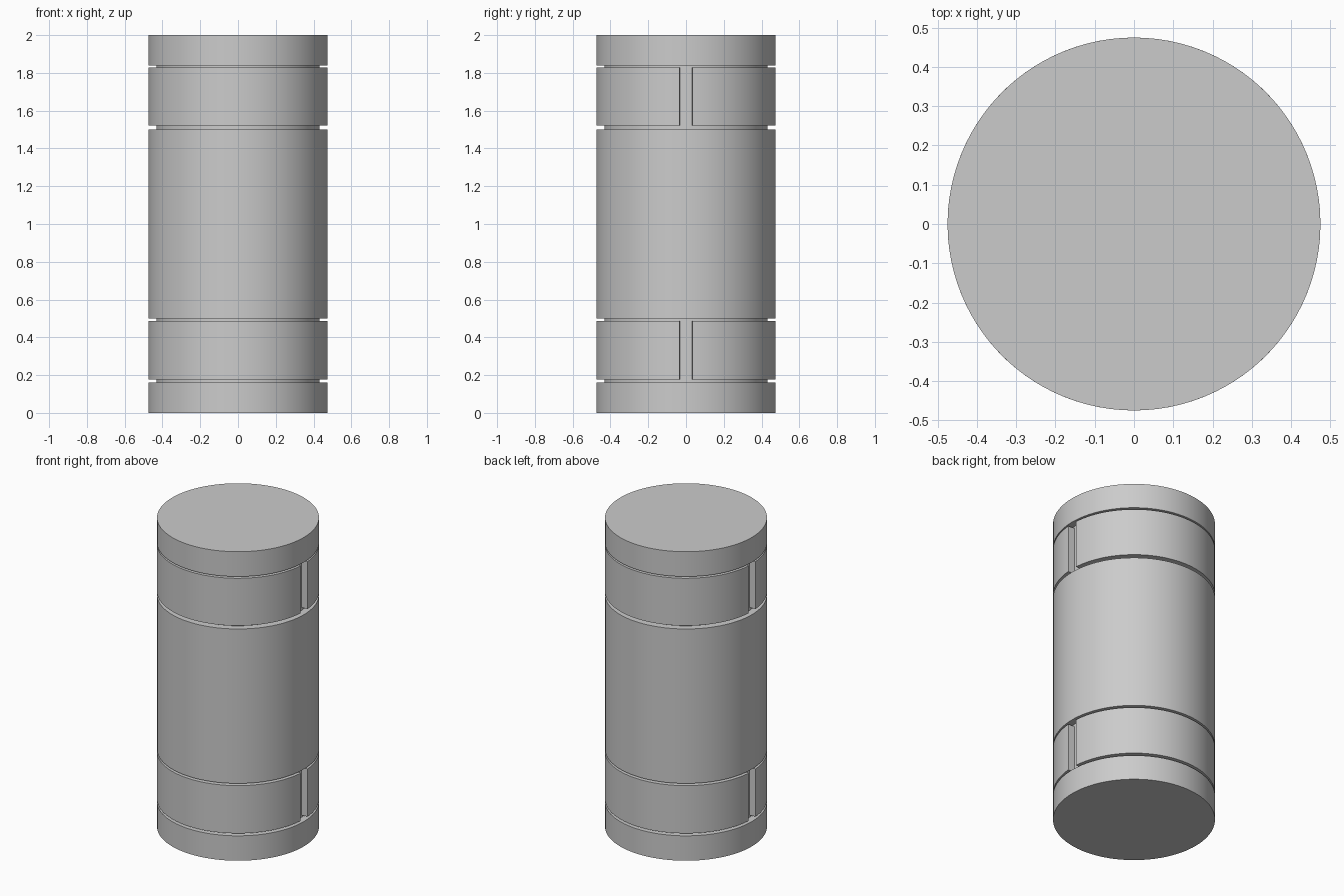
import bpy, bmesh, math

old = bpy.data.objects.get("Cube")
if old:
    bpy.data.objects.remove(old, do_unlink=True)

R_OUT, R_CORE = 0.475, 0.432
SIDES = 96
HALF_GAP = math.asin(0.035 / R_OUT)   # half angle of the slot between two band halves

grey = bpy.data.materials.new("plain grey")
grey.use_nodes = True
GREY = (0.6, 0.6, 0.6, 1)
grey.diffuse_color = GREY
grey.node_tree.nodes["Principled BSDF"].inputs["Base Color"].default_value = GREY


def finish(bm, name):
    bmesh.ops.recalc_face_normals(bm, faces=bm.faces)
    mesh = bpy.data.meshes.new(name)
    bm.to_mesh(mesh)
    bm.free()
    mesh.materials.append(grey)
    obj = bpy.data.objects.new(name, mesh)
    bpy.context.collection.objects.link(obj)
    bpy.ops.object.select_all(action='DESELECT')
    obj.select_set(True)
    bpy.context.view_layer.objects.active = obj
    bpy.ops.object.shade_smooth_by_angle(angle=math.radians(30))
    return obj


def extrude_outline(name, outline, z0, z1):
    """Raise a flat outline into a solid between two heights."""
    bm = bmesh.new()
    face = bm.faces.new([bm.verts.new((x, y, z0)) for x, y in outline])
    top = bmesh.ops.extrude_face_region(bm, geom=[face], use_keep_orig=True)["geom"]
    verts = [v for v in top if isinstance(v, bmesh.types.BMVert)]
    bmesh.ops.translate(bm, verts=verts, vec=(0, 0, z1 - z0))
    return finish(bm, name)


def arc(radius, start, end, steps):
    angles = [start + (end - start) * i / steps for i in range(steps + 1)]
    return [(radius * math.cos(a), radius * math.sin(a)) for a in angles]


def revolve(name, profile):
    """Spin a closed-on-axis (radius, z) profile into a solid."""
    bm = bmesh.new()
    verts = [bm.verts.new((r, 0, z)) for r, z in profile]
    edges = [bm.edges.new(pair) for pair in zip(verts, verts[1:])]
    bmesh.ops.spin(bm, geom=verts + edges, cent=(0, 0, 0), axis=(0, 0, 1),
                   angle=math.tau, steps=SIDES)
    bmesh.ops.remove_doubles(bm, verts=bm.verts, dist=0.0001)
    return finish(bm, name)


# Stepped body: end caps and middle sleeve joined by two recessed necks
lower = [(0, 0), (R_OUT, 0), (R_OUT, 0.161), (R_CORE, 0.161),
         (R_CORE, 0.5), (R_OUT, 0.5)]
upper = [(r, 2 - z) for r, z in reversed(lower)]
revolve("body", lower + upper)

# Split bands: front and back half shells around each neck
for level, z0, z1 in (("lower", 0.177, 0.486), ("upper", 1.514 + 0.007, 1.828)):
    for side, turn in (("back", 0), ("front", math.pi)):
        a, b = turn + HALF_GAP, turn + math.pi - HALF_GAP
        outline = arc(R_OUT, a, b, SIDES // 2) + arc(R_CORE - 0.002, b, a, SIDES // 2)
        extrude_outline(f"{level}_band_{side}", outline, z0, z1)
